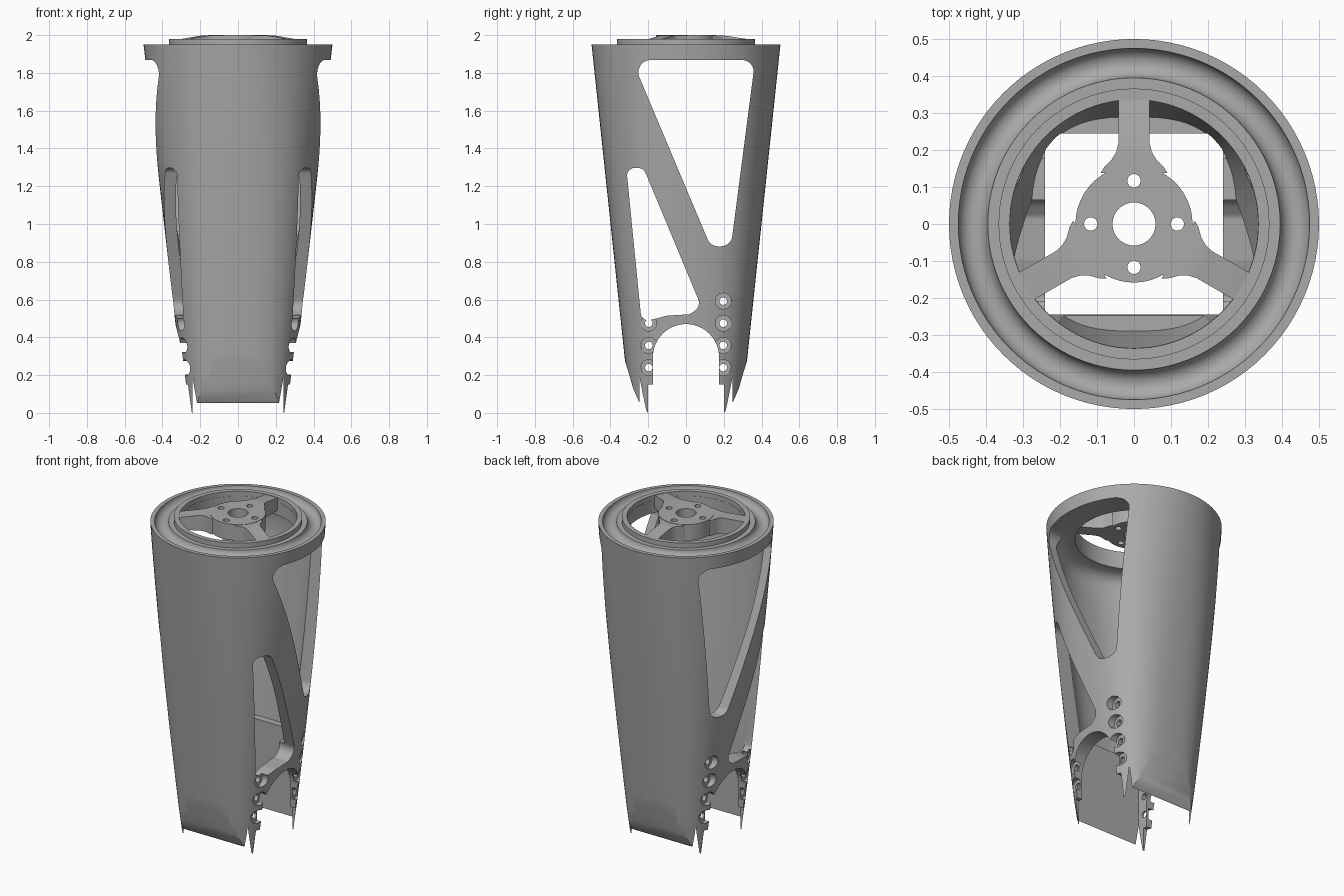
import bpy, bmesh, math
from mathutils import Vector, Matrix

if "Cube" in bpy.data.objects:
    bpy.data.objects.remove(bpy.data.objects["Cube"], do_unlink=True)

grey = bpy.data.materials.new("plain grey")
grey.use_nodes = True
GREY = (0.4, 0.4, 0.4, 1)
grey.diffuse_color = GREY
grey.node_tree.nodes["Principled BSDF"].inputs["Base Color"].default_value = GREY

TOP = 1.95


def make(name, bm):
    bmesh.ops.recalc_face_normals(bm, faces=bm.faces)
    me = bpy.data.meshes.new(name)
    bm.to_mesh(me)
    bm.free()
    me.materials.append(grey)
    ob = bpy.data.objects.new(name, me)
    bpy.context.collection.objects.link(ob)
    return ob


def loft(name, rings):
    """Skin a list of closed point rings and cap both ends."""
    bm = bmesh.new()
    loops = [[bm.verts.new(p) for p in ring] for ring in rings]
    n = len(loops[0])
    for a, b in zip(loops, loops[1:]):
        for i in range(n):
            j = (i + 1) % n
            bm.faces.new((a[i], a[j], b[j], b[i]))
    bm.faces.new(loops[0])
    bm.faces.new(loops[-1])
    return make(name, bm)


def prism_x(name, outline, half=0.8):
    """Extrude a (y, z) outline along x."""
    return loft(name, [[(x, y, z) for y, z in outline] for x in (-half, half)])


def cylinder(name, r, z0, z1, x=0, y=0, seg=96):
    arc = [(x + r * math.cos(math.tau * i / seg), y + r * math.sin(math.tau * i / seg)) for i in range(seg)]
    return loft(name, [[(px, py, z) for px, py in arc] for z in (z0, z1)])


def apply_bool(target, cutter, op="DIFFERENCE"):
    mod = target.modifiers.new("cut", "BOOLEAN")
    mod.operation, mod.solver, mod.object = op, "EXACT", cutter
    bpy.context.view_layer.objects.active = target
    bpy.ops.object.modifier_apply(modifier=mod.name)
    bpy.data.objects.remove(cutter, do_unlink=True)


def rounded(corners, steps=8):
    """Round the corners (y, z, radius) of an outline."""
    out = []
    for i, (y, z, r) in enumerate(corners):
        p = Vector((y, z))
        a = (Vector(corners[i - 1][:2]) - p).normalized()
        b = (Vector(corners[(i + 1) % len(corners)][:2]) - p).normalized()
        half = a.angle(b) / 2
        centre = p + (a + b).normalized() * r / math.sin(half)
        v0 = p + a * r / math.tan(half) - centre
        v1 = p + b * r / math.tan(half) - centre
        for k in range(steps + 1):
            out.append(centre + v0.lerp(v1, k / steps).normalized() * r)
    return [(v.x, v.y) for v in out]


def section(z, inset=0.0, seg=96):
    """Cross-section: round at the top, rounded square at the foot."""
    t = (z - 0.2) / (TOP - 0.2)
    a = 0.30 + 0.20 * t - inset
    b = 0.315 + 0.185 * t - inset
    e = 2 / (3 - min(max(t, 0), 1))
    ring = []
    for i in range(seg):
        c, s = math.cos(math.tau * i / seg), math.sin(math.tau * i / seg)
        ring.append((a * math.copysign(abs(c) ** e, c), b * math.copysign(abs(s) ** e, s), z))
    return ring


# Tapered body with a rounded-under foot
body = loft("body_shell", [section(-0.05 + 2.0 * i / 16) for i in range(17)])
side = [(0.2, 0), (0.225, 0.026), (0.25, 0.06), (0.28, 0.13), (0.3, 0.2), (0.325, 0.28), (0.7, 2.5)]
foot = side + [(-y, z) for y, z in reversed(side)]
apply_bool(body, prism_x("foot_profile", foot), "INTERSECT")

# Hollow inside: tapered upper cavity with a filleted roof, box-shaped lower cavity
rings = [section(0.6 + 0.12 * i, 0.068 - 0.0023 * i) for i in range(11)]
rings += [section(1.83, 0.058), section(1.855, 0.08), section(1.87, 0.115)]
apply_bool(body, loft("upper_cavity", rings))
box = [(-0.24, -0.245), (0.24, -0.245), (0.24, 0.245), (-0.24, 0.245)]
apply_bool(body, loft("lower_cavity", [[(x, y, z) for x, y in box] for z in (-0.2, 0.62)]))

# Side windows and the stepped arch between the feet
upper = [(-0.285, 1.868, 0.065), (0.366, 1.868, 0.06), (0.238, 0.882, 0.06), (0.13, 0.882, 0.06)]
lower = [(-0.316, 1.297, 0.04), (-0.225, 1.297, 0.045), (0.08, 0.565, 0.05),
         (0.02, 0.522, 0.03), (-0.1, 0.515, 0.1), (-0.235, 0.48, 0.04)]
arch = [(0.2, -0.3), (0.2, 0.15), (0.175, 0.15)]
arch += [(0.175 * math.cos(math.pi * k / 32), 0.295 + 0.175 * math.sin(math.pi * k / 32)) for k in range(33)]
arch += [(-0.175, 0.15), (-0.2, 0.15), (-0.2, -0.3)]
for name, outline in (("upper_window", rounded(upper)), ("lower_window", rounded(lower)), ("foot_arch", arch)):
    apply_bool(body, prism_x(name, outline))


# Screw holes, counterbored from both sides
def disc(y, z, r):
    return [(y + r * math.cos(math.tau * k / 24), z + r * math.sin(math.tau * k / 24)) for k in range(24)]


for y, heights in ((-0.197, (0.24, 0.357, 0.475)), (0.197, (0.24, 0.357, 0.475, 0.592))):
    for z in heights:
        apply_bool(body, prism_x("screw_hole", disc(y, z, 0.02)))
        floor = 0.25 + 0.1 * (z - 0.2)
        for s in (-1, 1):
            apply_bool(body, loft("counterbore", [[(s * x, py, pz) for py, pz in disc(y, z, 0.042)]
                                                  for x in (floor, 0.6)]))

# Ring groove and bore in the top
bm = bmesh.new()
seg, sub = 96, 20
grid = [[bm.verts.new(((0.435 + 0.04 * math.cos(math.tau * j / sub)) * math.cos(math.tau * i / seg),
                       (0.435 + 0.04 * math.cos(math.tau * j / sub)) * math.sin(math.tau * i / seg),
                       TOP + 0.001 + 0.04 * math.sin(math.tau * j / sub))) for j in range(sub)] for i in range(seg)]
for i in range(seg):
    for j in range(sub):
        k, m = (i + 1) % seg, (j + 1) % sub
        bm.faces.new((grid[i][j], grid[k][j], grid[k][m], grid[i][m]))
apply_bool(body, make("groove", bm))
apply_bool(body, cylinder("bore", 0.335, 1.8, 2.1))

# Raised collar around the bore
collar = cylinder("top_collar", 0.366, 1.94, 1.98)
apply_bool(collar, cylinder("collar_bore", 0.336, 1.8, 2.1))

# Hub with centre hole and four bolt holes
hub = cylinder("hub", 0.158, 1.9, 2.0)
apply_bool(hub, cylinder("centre_hole", 0.058, 1.8, 2.1, seg=48))
for k in range(4):
    ang = k * math.pi / 2
    apply_bool(hub, cylinder("bolt_hole", 0.018, 1.8, 2.1, 0.117 * math.cos(ang), 0.117 * math.sin(ang), 24))

# Three spokes flaring into the hub
parts = [body, collar, hub]
flare = [(0.138, 0.09), (0.155, 0.08), (0.175, 0.06), (0.195, 0.048), (0.22, 0.042), (0.345, 0.042)]
for k in range(3):
    turn = Matrix.Rotation(math.radians(90 + 120 * k), 3, "Z")
    rings = []
    for r, w in flare:
        z = 1.998 - 0.022 * max(0, r - 0.2) / 0.145
        rings.append([turn @ Vector(p) for p in ((r, -w, 1.9), (r, w, 1.9), (r, w, z), (r, -w, z))])
    parts.append(loft("spoke_%d" % (k + 1), rings))

# Smooth shading with sharp edges kept
bpy.ops.object.select_all(action="DESELECT")
for ob in parts:
    ob.select_set(True)
bpy.context.view_layer.objects.active = body
bpy.ops.object.shade_smooth_by_angle(angle=math.radians(30))
